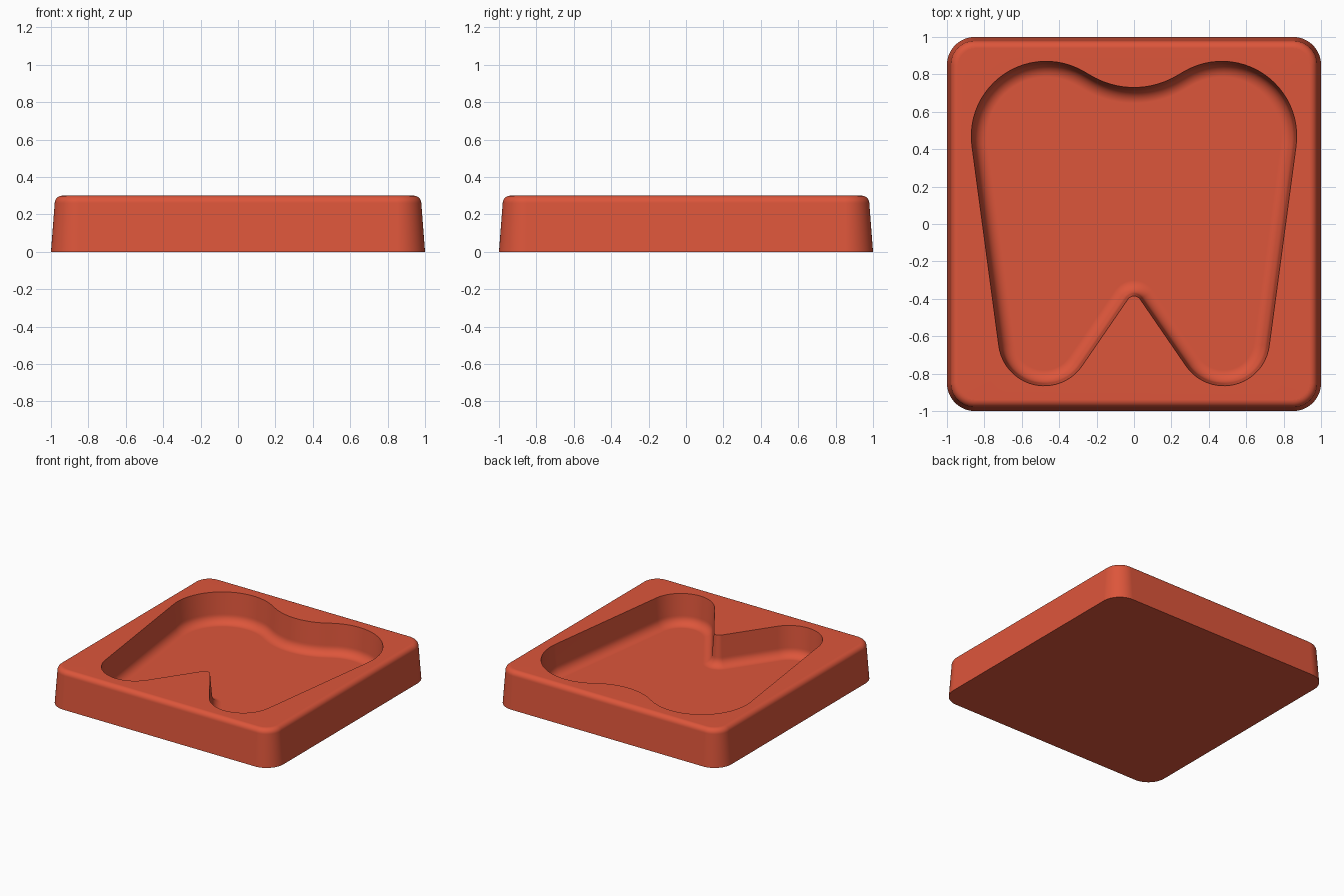
import bpy
import bmesh
import math
from mathutils import Vector

cube = bpy.data.objects.get("Cube")
if cube:
    bpy.data.objects.remove(cube)

STEPS = 24      # segments per outline arc
ROUND = 8       # segments per edge fillet


def outline(circles):
    """Tangent chain of arcs, counter-clockwise; negative radius = concave.
    Returns (centre, signed radius, normal) so the outline can be offset."""
    n = len(circles)
    leave = []
    for i in range(n):
        x1, y1, r1 = circles[i]
        x2, y2, r2 = circles[(i + 1) % n]
        d = Vector((x2 - x1, y2 - y1))
        ratio = max(-1, min(1, (r1 - r2) / d.length))
        leave.append(math.atan2(d.y, d.x) - math.acos(ratio))
    points = []
    for i, (x, y, r) in enumerate(circles):
        start = leave[i - 1]
        sweep = (leave[i] - start) % math.tau
        if r < 0:
            sweep -= math.tau
        for k in range(STEPS + 1):
            a = start + sweep * k / STEPS
            points.append((Vector((x, y)), r, Vector((math.cos(a), math.sin(a)))))
    return points


def rings(bm, points, profile):
    """Sweep a profile of (inset, height) round the outline."""
    loops = []
    for inset, z in profile:
        loop = []
        for c, r, n in points:
            p = c + (r - inset) * n
            loop.append(bm.verts.new((p.x, p.y, z)))
        loops.append(loop)
    for a, b in zip(loops, loops[1:]):
        for i in range(len(a)):
            j = (i + 1) % len(a)
            bm.faces.new((a[i], a[j], b[j], b[i]))
    return loops


def loop_edges(bm, loop):
    return [bm.edges.get((v, loop[(i + 1) % len(loop)])) for i, v in enumerate(loop)]


def quarter(inset, z, radius, up):
    turns = [math.pi / 2 * k / ROUND for k in range(ROUND + 1)]
    return [(inset + radius * (1 - math.cos(t)), z + up * radius * math.sin(t))
            for t in turns]


bm = bmesh.new()

# Drafted outer wall with rounded corners and top edge
corner = 0.85
body = outline([(corner, corner, 0.15), (-corner, corner, 0.15),
                (-corner, -corner, 0.15), (corner, -corner, 0.15)])
outer = rings(bm, body, [(0, 0)] + quarter(0.02, 0.26, 0.04, 1))

# Tooth-shaped recess with filleted floor
tooth = outline([(0.47, 0.47, 0.4), (0, 1.18, -0.45), (-0.47, 0.47, 0.4),
                 (-0.48, -0.62, 0.245), (0, -0.425, -0.04), (0.48, -0.62, 0.245)])
recess = rings(bm, tooth, [(0, 0.3)] + quarter(0.014, 0.13, 0.07, -1))

# Underside, recess floor and top rim
bm.faces.new(outer[0][::-1])
bm.faces.new(recess[-1])
bmesh.ops.triangle_fill(bm, use_beauty=True, normal=(0, 0, 1),
                        edges=loop_edges(bm, outer[-1]) + loop_edges(bm, recess[0]))
bmesh.ops.remove_doubles(bm, verts=bm.verts[:], dist=0.00002)
bmesh.ops.recalc_face_normals(bm, faces=bm.faces[:])

mesh = bpy.data.meshes.new("tooth_tray")
bm.to_mesh(mesh)
bm.free()
tray = bpy.data.objects.new("tooth_tray", mesh)
bpy.context.collection.objects.link(tray)

# Coral red material
red = bpy.data.materials.new("coral_red")
red.use_nodes = True
colour = (0.72, 0.092, 0.043, 1)
red.diffuse_color = colour
red.node_tree.nodes["Principled BSDF"].inputs["Base Color"].default_value = colour
mesh.materials.append(red)

# Smooth fillets, crisp rim and base
bpy.ops.object.select_all(action='DESELECT')
tray.select_set(True)
bpy.context.view_layer.objects.active = tray
bpy.ops.object.shade_smooth_by_angle(angle=math.radians(35))
flat = tray.modifiers.new("flat_faces", 'WEIGHTED_NORMAL')
flat.keep_sharp = True
